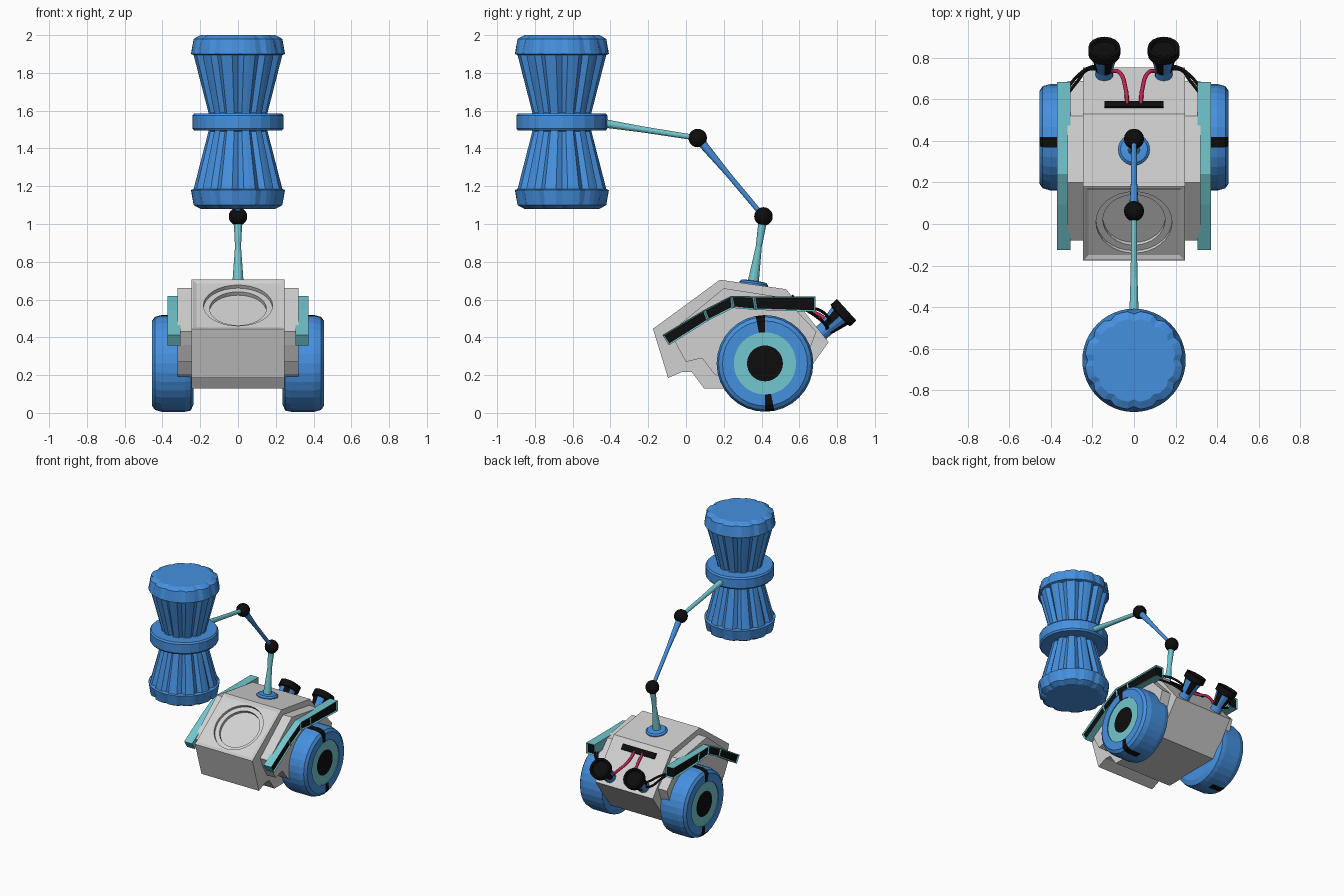
import bpy, bmesh, math
from mathutils import Vector

if "Cube" in bpy.data.objects:
    bpy.data.objects.remove(bpy.data.objects["Cube"])

COLOURS = {
    "blue": (0.06, 0.28, 0.74), "cyan": (0.17, 0.57, 0.62), "grey": (0.64, 0.64, 0.64),
    "black": (0.004, 0.004, 0.004), "red": (0.56, 0.015, 0.09),
}
MATS = {}
for key, rgb in COLOURS.items():
    MATS[key] = bpy.data.materials.new(key)
    MATS[key].diffuse_color = (*rgb, 1)


def finish(name, bm, colours, mirror=False):
    bmesh.ops.recalc_face_normals(bm, faces=bm.faces)
    me = bpy.data.meshes.new(name)
    bm.to_mesh(me)
    bm.free()
    for c in colours:
        me.materials.append(MATS[c])
    ob = bpy.data.objects.new(name, me)
    bpy.context.collection.objects.link(ob)
    if mirror:
        ob.modifiers.new("mirror", "MIRROR")
    return ob


def lathe(name, origin, axis, profile, seg, colours, pick=None, radius=None, mirror=False):
    """Sweep (radius, distance) rings around an axis; pick(ring, segment) gives the colour."""
    origin, axis = Vector(origin), Vector(axis).normalized()
    v = Vector((0, 0, 1)) if abs(axis.x) > 0.9 else Vector((1, 0, 0))
    u = v.cross(axis)
    bm = bmesh.new()
    rings = []
    for i, (r, t) in enumerate(profile):
        ring = []
        for k in range(seg):
            a = 2 * math.pi * k / seg
            rr = radius(i, k, r) if radius else r
            ring.append(bm.verts.new(origin + axis * t + (u * math.cos(a) + v * math.sin(a)) * rr))
        rings.append(ring)
    faces = [(bm.faces.new(rings[0]), -1, 0), (bm.faces.new(rings[-1]), len(rings) - 1, 0)]
    for i in range(len(rings) - 1):
        for k in range(seg):
            n = (k + 1) % seg
            quad = (rings[i][k], rings[i][n], rings[i + 1][n], rings[i + 1][k])
            faces.append((bm.faces.new(quad), i, k))
    if pick:
        for f, i, k in faces:
            f.material_index = pick(i, k)
    return finish(name, bm, colours, mirror)


def prism(profile, x0, x1):
    """Extrude a (y, z) outline from x0 to x1."""
    bm = bmesh.new()
    a = [bm.verts.new((x0, y, z)) for y, z in profile]
    b = [bm.verts.new((x1, y, z)) for y, z in profile]
    bm.faces.new(a)
    bm.faces.new(b)
    for i in range(len(a)):
        j = (i + 1) % len(a)
        bm.faces.new((a[i], a[j], b[j], b[i]))
    bmesh.ops.recalc_face_normals(bm, faces=bm.faces)
    return bm


def rod(name, p, q, colour, r0, r1, r2):
    p, q = Vector(p), Vector(q)
    d = (q - p).length
    lathe(name, p, q - p, [(r0, 0), (r1, d * 0.55), (r2, d)], 12, [colour])


def tubes(name, paths, colour, r):
    cu = bpy.data.curves.new(name, "CURVE")
    cu.dimensions = "3D"
    cu.bevel_depth, cu.bevel_resolution, cu.resolution_u = r, 2, 8
    cu.materials.append(MATS[colour])
    for path in paths:
        for side in (-1, 1):
            sp = cu.splines.new("BEZIER")
            sp.bezier_points.add(len(path) - 1)
            for bp, (x, y, z) in zip(sp.bezier_points, path):
                bp.co = (side * x, y, z)
                bp.handle_left_type = bp.handle_right_type = "AUTO"
    ob = bpy.data.objects.new(name, cu)
    bpy.context.collection.objects.link(ob)


# body: wedge hull with a sunken front panel
hull = [(-0.175, 0.445), (0.18, 0.705), (0.53, 0.655), (0.755, 0.375), (0.58, 0.13),
        (0.095, 0.13), (0.03, 0.217), (-0.02, 0.217), (-0.095, 0.185)]
bm = prism(hull, -0.245, 0.245)
slope = Vector((0, -0.59, 0.807)).normalized()
panel = max(bm.faces, key=lambda f: f.normal.dot(slope))
bmesh.ops.inset_region(bm, faces=[panel], thickness=0.01)
bmesh.ops.inset_region(bm, faces=[panel], thickness=0.025, depth=-0.008)
body = finish("body", bm, ["grey"])

# stepped round recess in the front panel
cutter = lathe("recess_cutter", (0, 0.003, 0.575), slope,
               [(0.183, 0.06), (0.183, -0.028), (0.15, -0.028), (0.15, -0.05)], 32, ["grey"])
cutter.hide_render = True
cutter.hide_viewport = True
cut = body.modifiers.new("recess", "BOOLEAN")
cut.object, cut.operation, cut.solver = cutter, "DIFFERENCE", "EXACT"

# side pods
pod = [(-0.08, 0.43), (0.2, 0.66), (0.52, 0.61), (0.69, 0.43), (0.6, 0.19), (0.18, 0.19),
       (0.15, 0.205), (0.085, 0.29), (0.0, 0.27), (-0.05, 0.36)]
finish("side_pod", prism(pod, 0.235, 0.32), ["grey"], mirror=True)

# fenders: four framed black panels along the outer side and one on the rear end
top = [(-0.125, 0.412), (0.095, 0.545), (0.24, 0.62), (0.36, 0.617), (0.685, 0.617)]
low = [(-0.09, 0.358), (0.118, 0.488), (0.25, 0.555), (0.37, 0.545), (0.685, 0.535)]
bm = bmesh.new()
grid = [[bm.verts.new((x, y, z)) for x, (y, z) in ((0.305, t), (0.372, t), (0.372, l), (0.305, l))]
        for t, l in zip(top, low)]
for a, b in zip(grid, grid[1:]):
    for i in range(4):
        j = (i + 1) % 4
        bm.faces.new((a[i], a[j], b[j], b[i]))
bm.faces.new(grid[0])
bm.faces.new(grid[-1])
bmesh.ops.recalc_face_normals(bm, faces=bm.faces)
framed = [f for f in bm.faces if f.normal.x > 0.9 or f.normal.y > 0.95]
bmesh.ops.inset_individual(bm, faces=framed, thickness=0.012, depth=-0.008)
for f in framed:
    f.material_index = 1
finish("fender", bm, ["cyan", "black"], mirror=True)


# wheels with a black mark across the tread at top and bottom
def wheel_colour(i, k):
    if i == 9:
        return 2
    if i == 8:
        return 1
    return 2 if 3 <= i <= 6 and k in (8, 24) else 0


lathe("wheel", (0, 0.418, 0.262), (1, 0, 0),
      [(0.215, 0.235), (0.25, 0.25), (0.256, 0.28), (0.256, 0.33), (0.256, 0.405), (0.246, 0.44),
       (0.225, 0.455), (0.165, 0.455), (0.165, 0.449), (0.095, 0.449)],
      32, ["blue", "cyan", "black"], wheel_colour, mirror=True)


# rear thrusters: blue base, striped cone, black rim
def thruster_colour(i, k):
    return 0 if i < 1 or (i == 1 and k % 4 < 2) else 1


lathe("thruster", (0.143, 0.695, 0.405), (0, 0.74, 0.67),
      [(0.042, 0), (0.042, 0.065), (0.063, 0.16), (0.077, 0.165), (0.077, 0.21), (0.062, 0.21),
       (0.057, 0.195)], 16, ["blue", "black"], thruster_colour, mirror=True)

# hoses and the slot they run from
tubes("red_hose", [[(0.033, 0.575, 0.6), (0.04, 0.65, 0.545), (0.07, 0.73, 0.5), (0.12, 0.735, 0.45)]],
      "red", 0.01)
tubes("black_hose", [
    [(0.15, 0.74, 0.44), (0.22, 0.745, 0.46), (0.27, 0.69, 0.51), (0.325, 0.62, 0.555)],
    [(0.15, 0.76, 0.47), (0.21, 0.755, 0.5), (0.27, 0.715, 0.54), (0.325, 0.65, 0.56)]], "black", 0.008)
slot = [(0.555, 0.618), (0.565, 0.627), (0.592, 0.594), (0.582, 0.585)]
finish("rear_slot", prism(slot, -0.142, 0.142), ["black"])

# jointed arm
elbow, wrist = (0, 0.41, 1.04), (0, 0.062, 1.455)
lathe("arm_base", (0, 0.355, 0.66), (0, 0.14, 0.99),
      [(0.076, 0), (0.076, 0.027), (0.065, 0.037), (0.04, 0.04)], 24, ["blue"])
rod("lower_arm", (0, 0.355, 0.685), elbow, "cyan", 0.03, 0.016, 0.024)
rod("middle_arm", elbow, wrist, "blue", 0.013, 0.014, 0.024)
rod("upper_arm", wrist, (0, -0.48, 1.54), "cyan", 0.014, 0.016, 0.024)
for name, p in (("elbow_joint", elbow), ("wrist_joint", wrist)):
    bm = bmesh.new()
    bmesh.ops.create_uvsphere(bm, u_segments=16, v_segments=10, radius=0.049)
    bmesh.ops.translate(bm, verts=bm.verts, vec=p)
    finish(name, bm, ["black"])


# hammer head: two fluted cones with scalloped caps, joined by a band
def flute(i, k, r):
    if k % 4:
        return r
    if i in (0, 1, 10, 11):
        return r * 0.94
    return r - 0.02 if i in (3, 4, 7, 8) else r


lathe("hammer_head", (0, -0.657, 1.54), (0, 0, 1),
      [(0.2, -0.46), (0.237, -0.44), (0.249, -0.36), (0.237, -0.355), (0.158, -0.05), (0.158, -0.04),
       (0.158, 0.04), (0.158, 0.05), (0.237, 0.355), (0.249, 0.36), (0.237, 0.44), (0.2, 0.46)],
      48, ["blue"], radius=flute)
lathe("hammer_band", (0, -0.657, 1.54), (0, 0, 1),
      [(0.15, -0.046), (0.232, -0.046), (0.241, -0.034), (0.241, 0.034), (0.232, 0.046), (0.15, 0.046)],
      24, ["blue"])

for m in bpy.data.materials:
    if m.users and not m.is_grease_pencil:
        m.use_nodes = True
        m.node_tree.nodes["Principled BSDF"].inputs["Base Color"].default_value = m.diffuse_color
